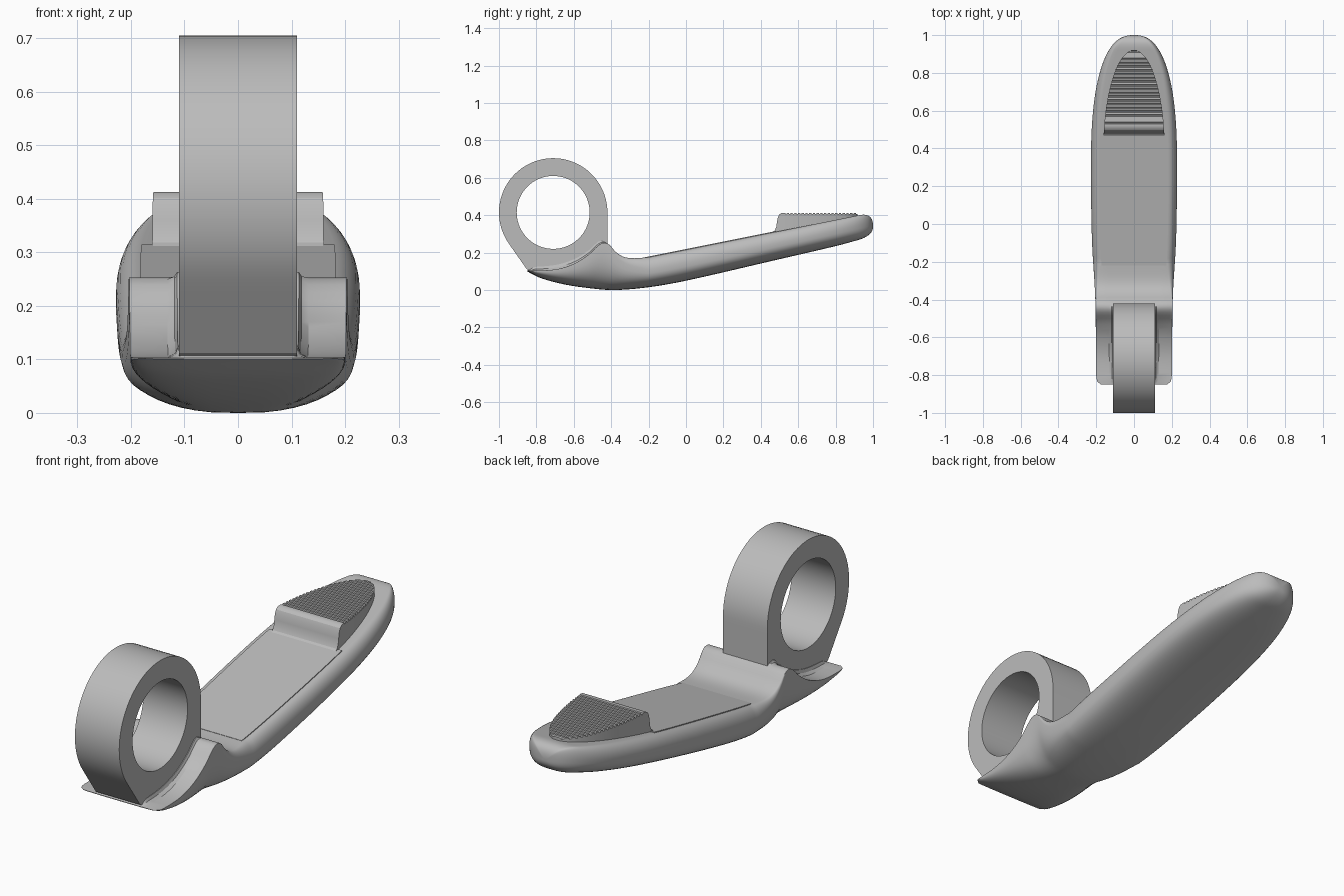
import bpy, bmesh
from math import sin, cos, pi, radians

if "Cube" in bpy.data.objects:
    bpy.data.objects.remove(bpy.data.objects["Cube"], do_unlink=True)

GREY = (0.5, 0.5, 0.5, 1)
grey = bpy.data.materials.new("plain grey")
grey.use_nodes = True
grey.diffuse_color = GREY
grey.node_tree.nodes["Principled BSDF"].inputs["Base Color"].default_value = GREY


def curve(keys, y):
    """Smooth interpolation through (y, value) keys."""
    if y <= keys[0][0]:
        return keys[0][1]
    if y >= keys[-1][0]:
        return keys[-1][1]
    i = max(k for k in range(len(keys) - 1) if keys[k][0] <= y)

    def slope(k):
        a, b = keys[max(k - 1, 0)], keys[min(k + 1, len(keys) - 1)]
        return (b[1] - a[1]) / (b[0] - a[0])
    (y0, v0), (y1, v1) = keys[i], keys[i + 1]
    h = y1 - y0
    t = (y - y0) / h
    s = t * t * (3 - 2 * t)
    return (v0 + (v1 - v0) * s + h * t * (1 - t) ** 2 * slope(i)
            - h * t * t * (1 - t) * slope(i + 1))


def loft(name, sections, closed=False, angle=30):
    """Skin a row of equal-length point loops."""
    bm = bmesh.new()
    loops = [[bm.verts.new(p) for p in s] for s in sections]
    n = len(loops[0])
    pairs = list(zip(loops, loops[1:]))
    if closed:
        pairs.append((loops[-1], loops[0]))
    else:
        bm.faces.new(loops[0])
        bm.faces.new(loops[-1])
    for a, b in pairs:
        for i in range(n):
            j = (i + 1) % n
            bm.faces.new((a[i], a[j], b[j], b[i]))
    bmesh.ops.recalc_face_normals(bm, faces=bm.faces)
    mesh = bpy.data.meshes.new(name)
    bm.to_mesh(mesh)
    bm.free()
    mesh.materials.append(grey)
    obj = bpy.data.objects.new(name, mesh)
    bpy.context.collection.objects.link(obj)
    bpy.ops.object.select_all(action="DESELECT")
    bpy.context.view_layer.objects.active = obj
    obj.select_set(True)
    bpy.ops.object.shade_smooth_by_angle(angle=radians(angle))
    return obj


def deck(y):
    return 0.215 + 0.2 * y


# Body outline: underside, cradle and ramp, and plan width
UNDER = [(-.85, .1), (-.78, .065), (-.65, .03), (-.5, .008), (-.38, 0), (-.2, .015),
         (0, .05), (.5, .165), (.8, .235), (.93, .27), (1, .29)]
CRADLE = [(-.85, .103), (-.7, .11), (-.6, .14), (-.52, .19), (-.47, .238), (-.44, .253),
          (-.41, .243), (-.38, .208), (-.34, .18), (-.29, .17), (-.2, deck(-.2))]
WIDTH = [(-.85, .175), (-.835, .194), (-.8, .2), (-.4, .205), (-.1, .222), (.2, .228), (.3, .228)]
ROUNDING = [(-.42, 0.02), (-.2, 1)]
FILLET = [(-.85, 0), (-.8, .02), (-.47, .02), (-.43, 0)]


def width(y):
    if y < .3:
        return curve(WIDTH, y)
    return .228 * (1 - ((y - .3) / .7) ** 2.5) ** .4


def body_section(y):
    w, bot = width(y), curve(UNDER, y)
    top = curve(CRADLE, y) if y < -.2 else deck(y)
    if y > .92:
        shrink = (1 - ((y - .92) / .08) ** 2.5) ** .4
        top, bot = .34 + (top - .34) * shrink, .34 + (bot - .34) * shrink
    e, f = curve(ROUNDING, y), curve(FILLET, y)
    mid = bot + (top - bot) * (1 - .4 * e)
    flat = w * (1 - .2 * e)
    # small fillet where the cradle meets the ring
    half = [(w * .48, top + f), (w * .56, top + f), (w * .585, top + f * .4), (w * .65, top)]
    for i in range(9):
        a = pi / 2 * i / 8
        half.append((flat + (w - flat) * sin(a), mid + (top - mid) * cos(a)))
    for i in range(1, 13):
        a = pi / 2 * i / 12
        half.append((w * cos(a) ** .7, bot + (mid - bot) * (1 - sin(a) ** .7)))
    half[-1] = (0, bot)
    mirrored = [(-x, z) for x, z in reversed(half[:-1])]
    return [(x, y, z) for x, z in half + mirrored]


ys = [-.85 + 1.75 * i / 110 for i in range(110)]
ys += [.9 + .0999 * sin(pi / 2 * i / 14) for i in range(15)]
loft("body", [body_section(y) for y in ys])

# Ring with a foot that runs tangentially into the cradle
CY, CZ, OUTER, INNER, HALF = -.71, .415, .29, .195, .11


def ring_radius(a):
    lean = radians(215)
    if a <= lean:
        return OUTER
    limits = [.315 / max(-sin(a), .01)]
    for c in (cos(a - lean), cos(a)):
        if c > .01:
            limits.append(OUTER / c)
    return min(limits)


def ring_section(a):
    def point(x, r):
        return (x, CY + r * cos(a), CZ + r * sin(a))
    r = ring_radius(a)
    return [point(HALF, r), point(-HALF, r), point(-HALF, INNER), point(HALF, INNER)]


loft("ring", [ring_section(2 * pi * i / 72) for i in range(72)], closed=True)


def slab(y, w, low, high):
    return [(w, y, low), (w, y, high), (-w, y, high), (-w, y, low)]


# Thin raised deck panel
panel_ys = [-.22 + .7 * i / 14 for i in range(15)]
loft("deck_panel", [slab(y, width(y) * .8, deck(y) - .01, deck(y) + .004) for y in panel_ys])

# Thumb grip: concave front face, then fine ridges across a level top
FACE = [(.462, .31), (.474, .318), (.482, .335), (.486, .36), (.49, .385),
        (.497, .402), (.507, .41), (.52, .413)]
RIDGES = 20
profile = list(FACE)
pitch = (.918 - .52) / RIDGES
for i in range(RIDGES):
    start = .52 + i * pitch
    profile += [(start + pitch * .5, .413), (start + pitch * .6, .406),
                (start + pitch * .9, .406), (start + pitch, .413)]
grip = []
for y, z in profile:
    w = .162 * (1 - ((y - .4) / .52) ** 2) ** .5
    grip.append(slab(y, w, deck(y) - .02, z))
loft("thumb_grip", grip, angle=28)
